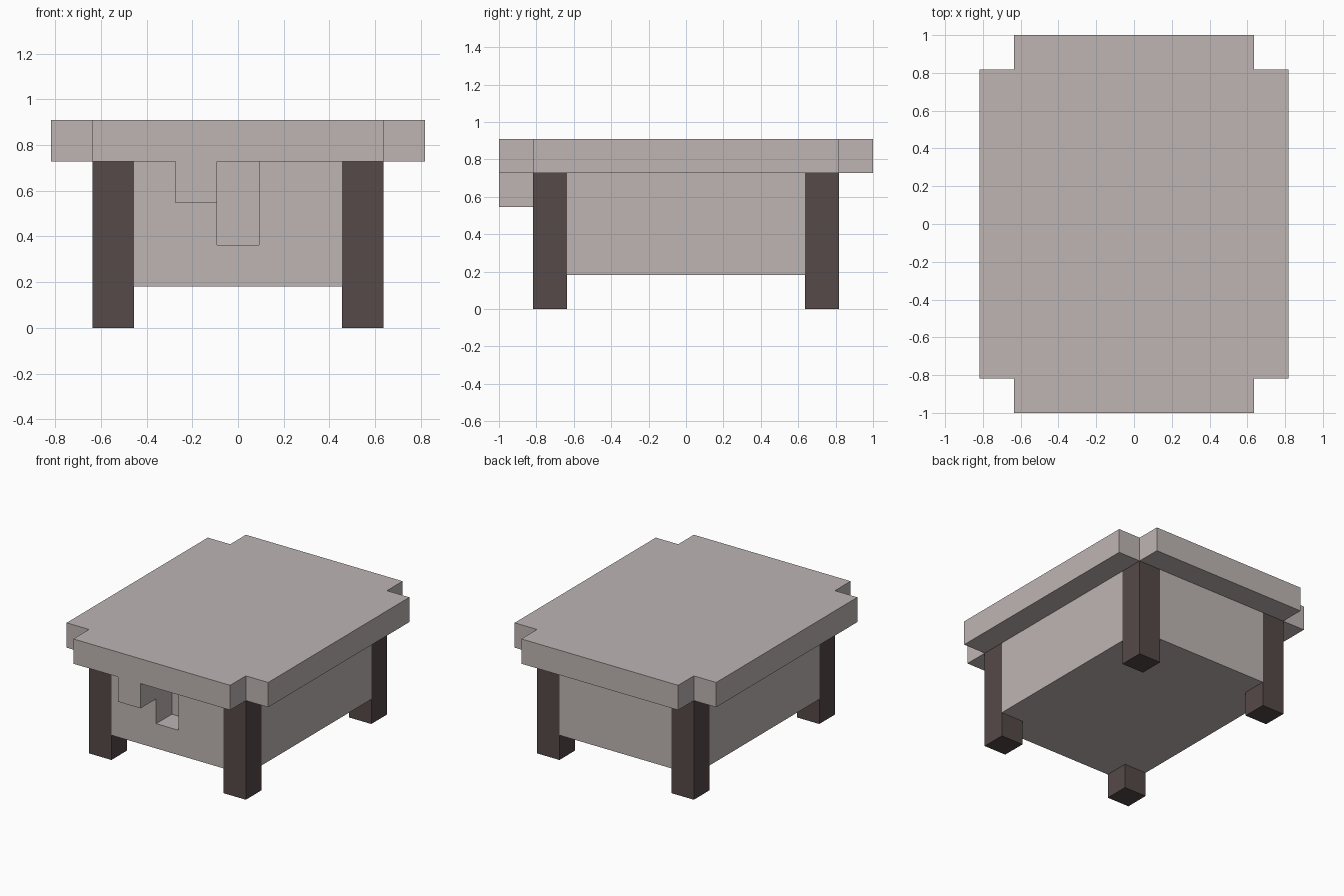
import bpy
import bmesh

U = 1 / 11  # modelling grid step

old = bpy.data.objects.get("Cube")
if old:
    bpy.data.objects.remove(old, do_unlink=True)


def material(name, rgb):
    mat = bpy.data.materials.new(name)
    mat.use_nodes = True
    mat.diffuse_color = (*rgb, 1)
    mat.node_tree.nodes["Principled BSDF"].inputs["Base Color"].default_value = (*rgb, 1)
    return mat


pale = material("pale grey", (0.515, 0.462, 0.456))
dark = material("dark brown", (0.089, 0.067, 0.065))


def prism(name, outline, low, high, mat):
    """Extrude a flat outline from low to high, all in grid steps."""
    bm = bmesh.new()
    base = bm.faces.new([bm.verts.new((x * U, y * U, low * U)) for x, y in outline])
    top = bmesh.ops.extrude_face_region(bm, geom=[base])["geom"]
    verts = [v for v in top if isinstance(v, bmesh.types.BMVert)]
    bmesh.ops.translate(bm, verts=verts, vec=(0, 0, (high - low) * U))
    bmesh.ops.recalc_face_normals(bm, faces=bm.faces[:])
    mesh = bpy.data.meshes.new(name)
    bm.to_mesh(mesh)
    bm.free()
    mesh.materials.append(mat)
    obj = bpy.data.objects.new(name, mesh)
    bpy.context.collection.objects.link(obj)
    return obj


def rect(x0, x1, y0, y1):
    return [(x0, y0), (x1, y0), (x1, y1), (x0, y1)]


def notched(x, y, cut=2):
    """Rectangle outline with a square cut from each corner."""
    a, b = x - cut, y - cut
    return [(-a, -y), (a, -y), (a, -b), (x, -b), (x, b), (a, b),
            (a, y), (-a, y), (-a, b), (-x, b), (-x, -b), (-a, -b)]


# Top slab and box body, both with cut corners
prism("top_slab", notched(9, 11), 8, 10, pale)
body = prism("body", notched(7, 9), 2, 8, pale)

# Recess in the front of the body
cutter = prism("recess_cutter", rect(-1, 1, -10, -7), 4, 9, pale)
cutter.hide_render = True
mod = body.modifiers.new("recess", "BOOLEAN")
mod.operation = "DIFFERENCE"
mod.solver = "EXACT"
mod.object = cutter
bpy.context.view_layer.objects.active = body
bpy.ops.object.modifier_apply(modifier=mod.name)
bpy.data.objects.remove(cutter, do_unlink=True)

# Block hanging under the front overhang
prism("front_block", rect(-3, -1, -11, -9), 6, 8, pale)

# Legs filling the cut corners of the body
for side, x in (("left", 6), ("right", -6)):
    for end, y in (("front", -8), ("back", 8)):
        prism(f"{end}_{side}_leg", rect(x - 1, x + 1, y - 1, y + 1), 0, 8, dark)
